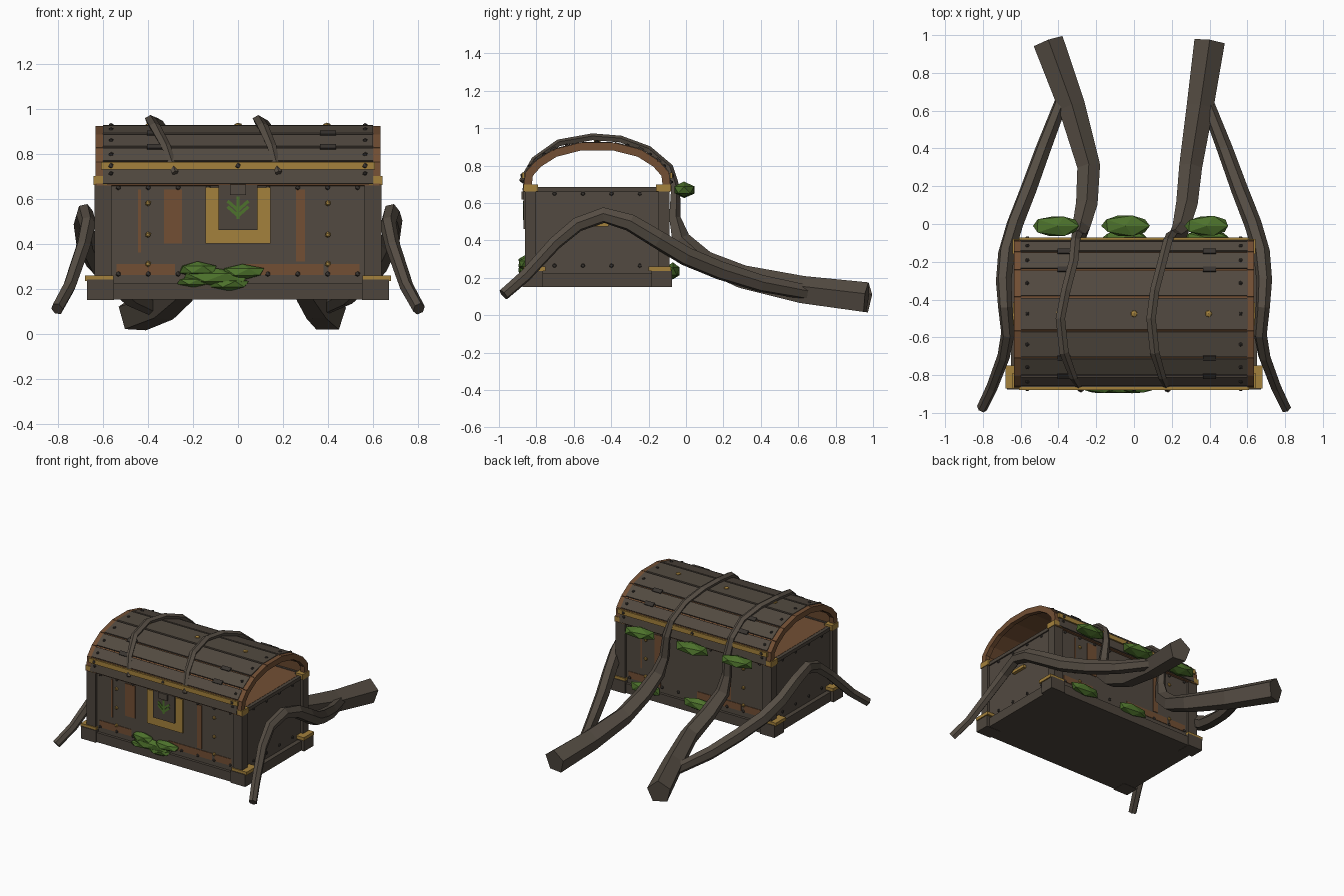
import bpy, bmesh, math, random
from mathutils import Matrix, Vector

random.seed(4)
if "Cube" in bpy.data.objects:
    bpy.data.objects.remove(bpy.data.objects["Cube"])


def material(name, r, g, b):
    m = bpy.data.materials.new(name)
    m.use_nodes = True
    m.diffuse_color = (r, g, b, 1)
    m.node_tree.nodes["Principled BSDF"].inputs["Base Color"].default_value = (r, g, b, 1)
    return m


wood = material("weathered wood", .085, .068, .052)
frame_wood = material("frame wood", .075, .06, .046)
root_wood = material("root bark", .09, .073, .056)
rust = material("red brown wood", .17, .078, .034)
gold = material("old gold", .37, .22, .045)
iron = material("dark iron", .04, .034, .029)
moss = material("moss green", .075, .17, .025)

MID = -.475          # middle of the chest in y
SIDES = (-1, 1)


def finish(name, bm, mat):
    bmesh.ops.recalc_face_normals(bm, faces=bm.faces)
    me = bpy.data.meshes.new(name)
    bm.to_mesh(me)
    bm.free()
    me.materials.append(mat)
    ob = bpy.data.objects.new(name, me)
    bpy.context.collection.objects.link(ob)
    return ob


def boxes(name, mat, items):
    """Each item: centre, size and optional rotation matrix."""
    bm = bmesh.new()
    for centre, size, *rot in items:
        turn = rot[0] if rot else Matrix.Identity(4)
        bmesh.ops.create_cube(bm, size=1, matrix=Matrix.Translation(centre) @ turn
                              @ Matrix.Diagonal((*size, 1)))
    return finish(name, bm, mat)


def lumps(name, mat, items, rough=0):
    """Each item: centre and radii of a faceted blob."""
    bm = bmesh.new()
    for centre, radii in items:
        made = bmesh.ops.create_icosphere(bm, subdivisions=1, radius=1)
        for v in made["verts"]:
            k = 1 + random.uniform(-rough, rough)
            v.co = Vector(centre) + Vector([c * r * k for c, r in zip(v.co, radii)])
    return finish(name, bm, mat)


def tube(name, path, radii, sides, spin=0):
    """Faceted root; each radius is (width, height)."""
    bm = bmesh.new()
    pts = [Vector(p) for p in path]
    rings = []
    for i, p in enumerate(pts):
        t = (pts[min(i + 1, len(pts) - 1)] - pts[max(i - 1, 0)]).normalized()
        side = (Vector((1, 0, 0)) - t * t.x).normalized()
        up = side.cross(t)
        ring = []
        for k in range(sides):
            a = spin + math.tau * k / sides
            w, h = radii[i]
            ring.append(bm.verts.new(p + side * w * math.cos(a) + up * h * math.sin(a)))
        rings.append(ring)
    for a, b in zip(rings, rings[1:]):
        for k in range(sides):
            n = (k + 1) % sides
            bm.faces.new((a[k], a[n], b[n], b[k]))
    bm.faces.new(rings[0])
    bm.faces.new(rings[-1])
    return finish(name, bm, root_wood)


# Chest body and base
boxes("chest_body", wood, [((0, MID, .43), (1.235, .74, .5))])
boxes("body_inner_top", rust, [((0, MID, .681), (1.2, .7, .006))])
boxes("base_slab", frame_wood, [((0, MID, .187), (1.3, .78, .07))])
corners = [(sx, sy) for sx in SIDES for sy in SIDES]
boxes("base_corner_blocks", frame_wood,
      [((sx * .612, MID + sy * .345, .195), (.12, .11, .09)) for sx, sy in corners])
boxes("corner_posts", frame_wood,
      [((sx * .6, MID + sy * .357, .455), (.075, .06, .46)) for sx, sy in corners])
boxes("lower_corner_plates", gold,
      [((sx * .617, MID + sy * .335, .247), (.125, .12, .024)) for sx, sy in corners])
boxes("upper_corner_plates", gold,
      [((sx * .612, MID + sy * .355, .68), (.06, .08, .04)) for sx, sy in corners])
boxes("body_rim", frame_wood,
      [((0, MID + s * .37, .672), (1.24, .025, .025)) for s in SIDES]
      + [((s * .615, MID, .672), (.025, .72, .025)) for s in SIDES])
boxes("side_handles", gold, [((s * .625, MID, .485), (.03, .12, .022)) for s in SIDES])

# Worn patches on front and back: x, z, width, height
patches = [(-.29, .52, .08, .24), (.277, .48, .04, .32), (-.438, .5, .012, .28),
           (-.41, .285, .26, .05), (.2, .285, .36, .05), (.47, .285, .14, .05)]
boxes("worn_patches", rust,
      [((-s * x, MID + s * .371, z), (w, .006, h)) for x, z, w, h in patches for s in SIDES])

# Nails
small, big = (.012, .008, .012), (.014, .01, .014)
row = [i * .133 for i in range(-4, 5)]
lumps("face_nails", iron,
      [((x, MID + s * .375, z), small) for s in SIDES for x in row for z in (.265, .65)
       if abs(x) > .1])
lumps("end_nails", iron,
      [((s * .62, MID + i * .152, z), (.008, .012, .012))
       for s in SIDES for i in (-1.5, -.5, .5, 1.5) for z in (.265, .65)])
lumps("gold_studs", gold,
      [((x * .4, MID + s * .375, z), big) for s in SIDES for x in SIDES for z in (.31, .44, .58)])

# Lock with a leaf sprig
front = MID - .37
boxes("lock_frame", gold, [((0, front - .006, .525), (.29, .016, .25))])
boxes("lock_plate", frame_wood, [((0, front - .014, .56), (.175, .018, .2))])
boxes("lock_hasp", wood, [((0, front - .024, .64), (.07, .02, .045))])
boxes("leaf_sprig", moss,
      [((0, front - .024, .56), (.014, .006, .1))]
      + [((s * .024, front - .024, z), (.014, .006, .06), Matrix.Rotation(s * .85, 4, 'Y'))
         for s in SIDES for z in (.545, .57)])

# Arched lid of flat boards over a red brown lining
half = [(-.4, .66), (-.388, .765), (-.33, .83), (-.235, .89), (-.09, .927)]
arch = [(MID + y, z) for y, z in half] + [(MID - y, z) for y, z in reversed(half)]


def slab(p, q, depth, thick, width, gap, x=0):
    dy, dz = q[0] - p[0], q[1] - p[1]
    a = math.atan2(dz, dy)
    off = depth + thick / 2
    centre = (x, (p[0] + q[0]) / 2 + math.sin(a) * off, (p[1] + q[1]) / 2 - math.cos(a) * off)
    return centre, (width, math.hypot(dy, dz) - gap, thick), Matrix.Rotation(a, 4, 'X')


spans = list(zip(arch, arch[1:]))
boxes("lid_lining", rust, [slab(p, q, .01, .015, 1.26, 0) for p, q in spans])
boxes("lid_end_ribs", rust,
      [slab(p, q, .004, .042, .035, .004, s * .617) for p, q in spans for s in SIDES])
boxes("lid_boards", wood, [slab(p, q, 0, .018, 1.2, .014) for p, q in spans])
boxes("lid_gold_bands", gold,
      [((0, MID + s * .396, .747), (1.22, .014, .034)) for s in SIDES])
boxes("lid_seam_clips", iron,
      [((x, y, z), (.07, .03, .012), Matrix.Rotation(-.55 * (y - MID) / .25, 4, 'X'))
       for y, z in (arch[2], arch[3], arch[6], arch[7]) for x in (-.37, .4)])
lumps("lid_nails", iron,
      [((s * .565, (p[0] + q[0]) / 2, (p[1] + q[1]) / 2), (.012, .012, .01))
       for p, q in spans for s in SIDES])
lumps("lid_band_nails", iron,
      [((x * .565, MID + s * .403, .747), small) for s in SIDES for x in (-1, 0, 1)])
lumps("lid_top_studs", gold, [((x * .395, MID, .928), (.02, .02, .01)) for x in (-1, 0, 1)])

# Long roots: thin over the lid, thick where they trail behind
run = [(-.88, .715), (-.81, .83), (-.68, .92), (-.5, .952), (-.35, .94), (-.2, .885),
       (-.09, .79), (-.058, .68), (-.062, .52), (-.03, .4), (.1, .285), (.3, .2),
       (.62, .13), (.965, .088)]
thick = [(.016, .014), (.022, .018)] + [(.026, .02)] * 4 + [(.026, .022), (.03, .026),
         (.036, .034), (.05, .055), (.06, .06), (.064, .068), (.075, .08), (.085, .088)]
drift = {
    "right_long_root": [-.28, -.32, -.37, -.39, -.36, -.32, -.31, -.3, -.29, -.28, -.25,
                        -.24, -.33, -.455],
    "left_long_root": [.18, .15, .11, .09, .11, .15, .18, .2, .22, .25, .28, .3, .35, .4]}
for name, xs in drift.items():
    tube(name, [(x, y, z) for x, (y, z) in zip(xs, run)], thick, 5, .3)

# Side roots that hug the chest ends
hug = [(.805, -.975, .11), (.75, -.86, .21), (.69, -.7, .385), (.668, -.58, .485),
       (.682, -.44, .535), (.69, -.3, .495), (.675, -.15, .405), (.63, 0, .315),
       (.56, .18, .24), (.48, .4, .17), (.38, .66, .12)]
girth = [.028, .03, .033, .036, .038, .042, .045, .046, .045, .042, .036]
for s, label in zip(SIDES, ("right", "left")):
    tube(label + "_side_root", [(s * x, y, z) for x, y, z in hug],
         [(g, g * 1.15) for g in girth], 6, .2)

# Moss clumps
lumps("upper_back_moss", moss,
      [((x, -.01, .67), (.135, .062, .042)) for x in (-.405, -.045, .385)], .08)
lumps("lower_back_moss", moss,
      [((x, -.07, .235), (.13, .04, .045)) for x in (-.05, .38)], .08)
lumps("front_moss", moss,
      [((x, -.86, z), (w, .04, h)) for x, z, w, h in
       ((-.1, .25, .17, .04), (-.18, .285, .09, .035), (.02, .275, .11, .035),
        (-.04, .22, .1, .03), (-.2, .23, .08, .025))], .08)
